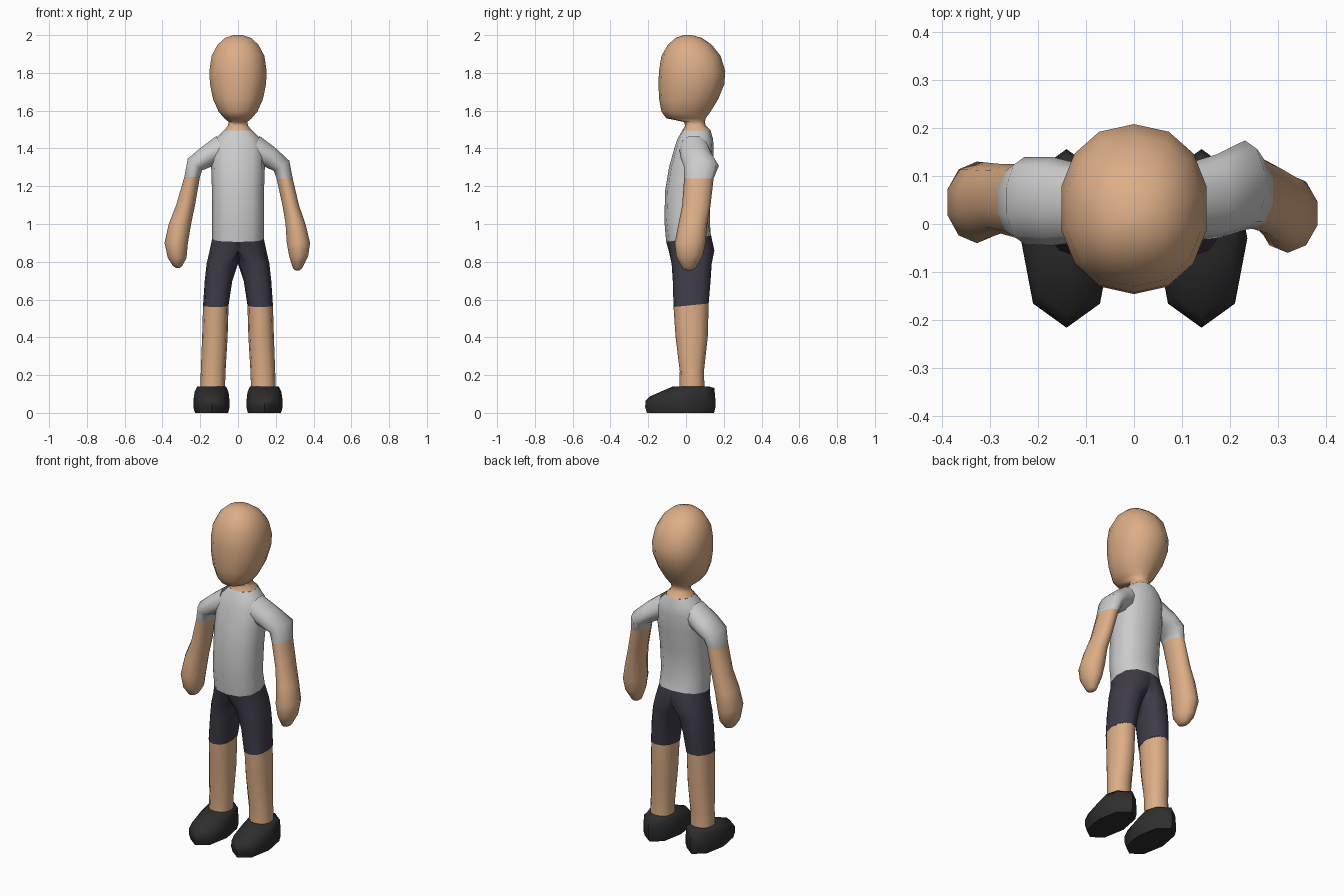
import bpy, bmesh, math

if "Cube" in bpy.data.objects:
    bpy.data.objects.remove(bpy.data.objects["Cube"])


def material(name, rgb):
    m = bpy.data.materials.new(name)
    m.diffuse_color = (*rgb, 1)
    m.use_nodes = True
    m.node_tree.nodes["Principled BSDF"].inputs["Base Color"].default_value = m.diffuse_color
    return m


SKIN = material("skin", (0.72, 0.42, 0.24))
NAVY = material("dark_cloth", (0.05, 0.045, 0.065))
BLACK = material("shoe_black", (0.027, 0.027, 0.027))


def ring_points(spec, n, power):
    """spec: x0, x1, y0, y1, z, slope along x, slope along y"""
    x0, x1, y0, y1, z, sx, sy = (tuple(spec) + (0, 0))[:7]
    cx, cy, rx, ry = (x0 + x1) / 2, (y0 + y1) / 2, (x1 - x0) / 2, (y1 - y0) / 2
    for i in range(n):
        a = -math.pi / 2 + 2 * math.pi * i / n
        c, s = math.cos(a), math.sin(a)
        dx = rx * math.copysign(abs(c) ** (2 / power), c)
        dy = ry * math.copysign(abs(s) ** (2 / power), s)
        yield cx + dx, cy + dy, z + sx * dx + sy * dy


def loft(name, rings, mat=None, n=12, power=2.0, caps=(False, False), mirror=False, half=False):
    bm = bmesh.new()
    loops = []
    for spec in rings:
        loops.append([bm.verts.new((max(x, 0) if half else x, y, z))
                      for x, y, z in ring_points(spec, n, power)])
    for a, b in zip(loops, loops[1:]):
        for i in range(n):
            j = (i + 1) % n
            quad = (a[i], a[j], b[j], b[i])
            if half and all(v.co.x < 1e-5 for v in quad):
                continue  # leave the mirror plane open
            bm.faces.new(quad)
    if caps[0]:
        bm.faces.new(loops[0])
    if caps[1]:
        bm.faces.new(loops[-1])
    if half:
        bmesh.ops.remove_doubles(bm, verts=bm.verts, dist=1e-5)
    bmesh.ops.recalc_face_normals(bm, faces=bm.faces)
    me = bpy.data.meshes.new(name)
    bm.to_mesh(me)
    bm.free()
    ob = bpy.data.objects.new(name, me)
    bpy.context.collection.objects.link(ob)
    if mat:
        me.materials.append(mat)
    if mirror:
        mod = ob.modifiers.new("mirror", 'MIRROR')
        mod.use_clip = True
    bpy.ops.object.select_all(action='DESELECT')
    ob.select_set(True)
    bpy.context.view_layer.objects.active = ob
    bpy.ops.object.shade_smooth_by_angle(angle=math.radians(65))
    return ob


def wide(w, y0, y1, z, sy=0):
    return (-w, w, y0, y1, z, 0, sy)


# Head and neck
loft("head_and_neck", [
    wide(.025, -.01, .03, 2.0), wide(.07, -.055, .085, 1.985), wide(.11, -.095, .135, 1.95),
    wide(.143, -.13, .183, 1.89), wide(.155, -.143, .208, 1.81), wide(.152, -.146, .203, 1.74),
    wide(.135, -.142, .17, 1.66), wide(.105, -.13, .13, 1.595), wide(.075, -.105, .105, 1.56),
    wide(.05, -.01, .1, 1.54), wide(.055, -.005, .105, 1.52), wide(.075, -.02, .13, 1.495),
], SKIN, n=14, power=2.2, caps=(True, False))

# Shirt body
loft("shirt_body", [
    wide(.075, -.02, .13, 1.495), wide(.12, -.045, .143, 1.45), wide(.142, -.062, .147, 1.4),
    wide(.142, -.09, .14, 1.3), wide(.138, -.11, .125, 1.18), wide(.137, -.115, .112, 1.02),
    wide(.137, -.105, .133, .922, .14),
], power=2.4)

# Shorts, one half mirrored
loft("shorts", [
    wide(.137, -.105, .133, .922, .14), (-.11, .15, -.092, .15, .86),
    (0, .166, -.076, .136, .79), (.03, .176, -.07, .13, .7), (.05, .185, -.066, .12, .57, 0, .1),
], NAVY, power=2.4, mirror=True, half=True)

# Bare lower legs
loft("lower_leg", [
    (.05, .185, -.066, .12, .57, 0, .1), (.055, .19, -.055, .115, .4),
    (.066, .197, -.033, .095, .22), (.069, .199, -.035, .098, .13),
], SKIN, power=2.2, mirror=True)

# Shoes
loft("shoe", [
    (.052, .228, -.207, .148, 0), (.045, .236, -.216, .156, .03), (.045, .236, -.215, .156, .065),
    (.05, .23, -.19, .15, .11, 0, .13), (.063, .215, -.07, .12, .14),
], BLACK, n=8, power=2.2, caps=(True, True), mirror=True)

# Arms: shoulder rings tilt from vertical to level, the two sides hang a little differently
right_arm = [
    (.065, .115, -.035, .12, 1.4, 2.8), (.144, .2, -.03, .145, 1.352, 1.9),
    (.188, .274, -.012, .174, 1.308, .65), (.202, .292, -.01, .146, 1.24),
    (.233, .325, -.02, .13, 1.1), (.249, .36, -.04, .112, 1.0), (.255, .385, -.06, .104, .9),
    (.268, .374, -.052, .088, .83), (.29, .34, -.02, .05, .765), (.303, .325, 0, .03, .755),
]
left_arm = [
    (-.115, -.065, -.035, .12, 1.4, -2.8), (-.2, -.144, -.045, .14, 1.352, -1.9),
    (-.268, -.188, -.042, .14, 1.315, -.8), (-.286, -.199, -.03, .125, 1.25),
    (-.33, -.225, -.02, .125, 1.1), (-.37, -.245, -.03, .128, 1.0), (-.392, -.262, -.04, .13, .9),
    (-.374, -.27, -.03, .11, .82), (-.345, -.295, 0, .075, .777), (-.33, -.308, .02, .05, .768),
]
for side, rings in (("right", right_arm), ("left", left_arm)):
    loft(side + "_sleeve", rings[:4], n=10)
    loft(side + "_forearm_and_hand", rings[3:], SKIN, n=10, caps=(False, True))
